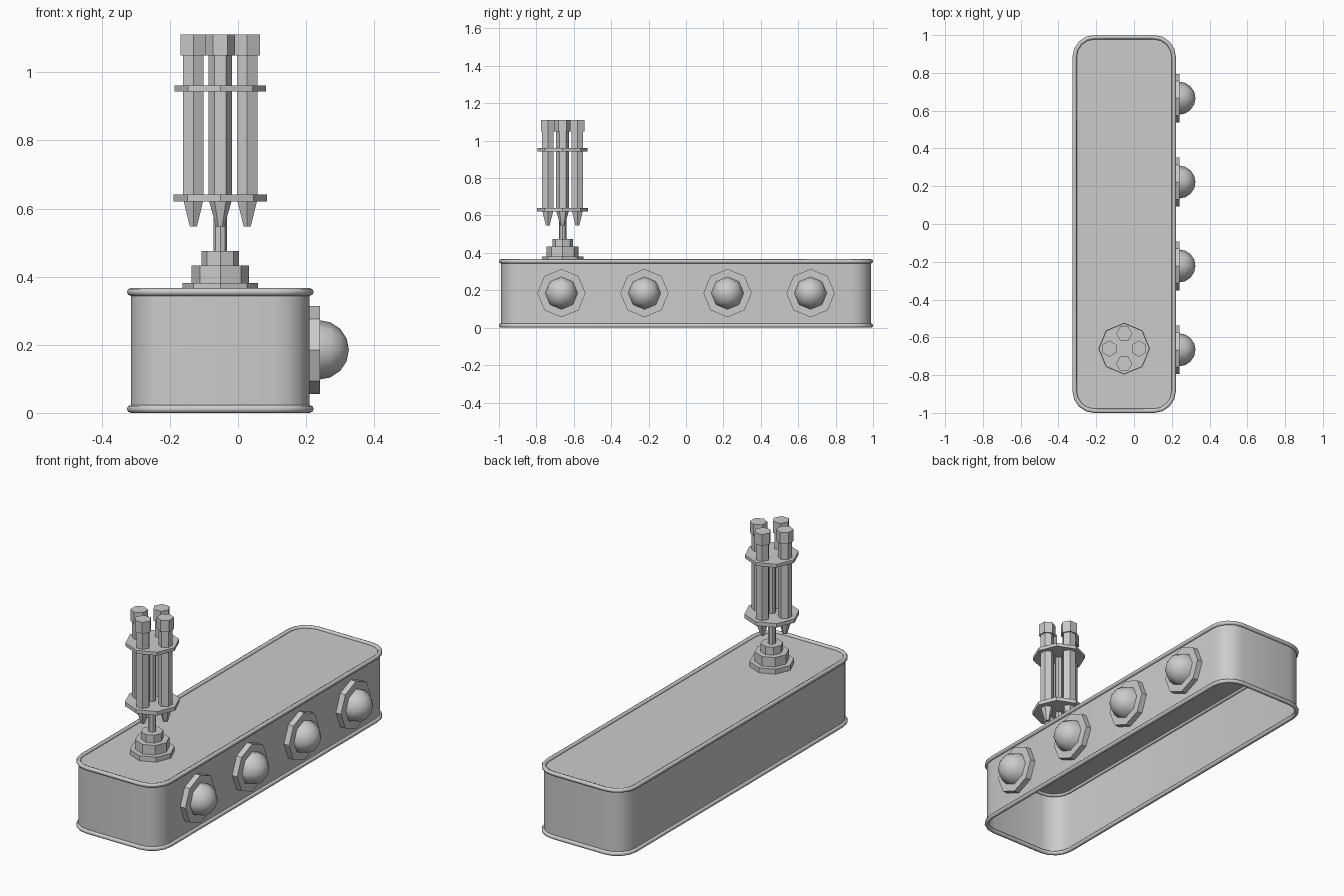
import bpy, bmesh, math
from mathutils import Matrix, Vector

if "Cube" in bpy.data.objects:
    bpy.data.objects.remove(bpy.data.objects["Cube"])

CX = -0.052          # body centre in x
TY = -0.66           # turret centre in y


def finish(name, bm):
    bmesh.ops.recalc_face_normals(bm, faces=bm.faces)
    me = bpy.data.meshes.new(name)
    bm.to_mesh(me)
    bm.free()
    ob = bpy.data.objects.new(name, me)
    bpy.context.collection.objects.link(ob)
    return ob


def smooth(ob, angle=35):
    bpy.ops.object.select_all(action='DESELECT')
    bpy.context.view_layer.objects.active = ob
    ob.select_set(True)
    bpy.ops.object.shade_smooth_by_angle(angle=math.radians(angle))


def outline(hx, hy, r, n=4):
    """Rounded rectangle, counter-clockwise."""
    pts = []
    for k, (sx, sy) in enumerate([(1, 1), (-1, 1), (-1, -1), (1, -1)]):
        for i in range(n + 1):
            a = math.pi / 2 * (k + i / n)
            pts.append((CX + sx * (hx - r) + r * math.cos(a),
                        sy * (hy - r) + r * math.sin(a)))
    return pts


def lathe(name, profile, sides, loc, turn=0.0, rot=None):
    """Closed stack of polygon rings; profile is (radius, height)."""
    bm = bmesh.new()
    rings = []
    for r, z in profile:
        if r == 0:
            rings.append([bm.verts.new((0, 0, z))])
        else:
            rings.append([bm.verts.new((r * math.cos(turn + 2 * math.pi * i / sides),
                                        r * math.sin(turn + 2 * math.pi * i / sides), z))
                          for i in range(sides)])
    for a, b in zip(rings, rings[1:]):
        for i in range(sides):
            j = (i + 1) % sides
            bm.faces.new([a[i], a[j], b[0]] if len(b) == 1 else [a[i], a[j], b[j], b[i]])
    for ring in (rings[0], rings[-1]):
        if len(ring) > 2:
            bm.faces.new(ring)
    m = Matrix.Translation(Vector(loc))
    bmesh.ops.transform(bm, matrix=m @ rot if rot else m, verts=bm.verts)
    return finish(name, bm)


# Body shell: walls and lid, open underneath
body_pts = outline(0.2625, 0.989, 0.105)
bm = bmesh.new()
low = [bm.verts.new((x, y, 0.011)) for x, y in body_pts]
top = [bm.verts.new((x, y, 0.355)) for x, y in body_pts]
for i in range(len(low)):
    j = (i + 1) % len(low)
    bm.faces.new([low[i], low[j], top[j], top[i]])
bm.faces.new(top)
smooth(finish("body_shell", bm))

# Rounded rims along the top and bottom edges
for name, z in (("bottom_rim", 0.0115), ("top_rim", 0.355)):
    bm = bmesh.new()
    rings = []
    for k in range(8):
        a = 2 * math.pi * k / 8
        d = 0.0115 * math.cos(a)
        rings.append([bm.verts.new((x, y, z + 0.0115 * math.sin(a)))
                      for x, y in outline(0.2625 + d, 0.989 + d, 0.105 + d)])
    for k in range(8):
        a, b = rings[k], rings[(k + 1) % 8]
        for i in range(len(a)):
            j = (i + 1) % len(a)
            bm.faces.new([a[i], a[j], b[j], b[i]])
    smooth(finish(name, bm), 50)

# Side lamps: octagonal plate and dome, facing +x
to_x = Matrix.Rotation(math.pi / 2, 4, 'Y')
R = 0.0875
dome = [(R * math.cos(a), R * math.sin(a)) for a in
        (math.radians(22.5 * i) for i in range(4))] + [(0, R)]
for n in range(4):
    y = -0.666 + 0.444 * n
    lathe(f"lamp_plate_{n + 1}", [(0.129, -0.005), (0.129, 0.031)], 8, (0.21, y, 0.185), rot=to_x)
    smooth(lathe(f"lamp_dome_{n + 1}", dome, 8, (0.238, y, 0.185), rot=to_x), 50)

# Stepped turret base and central post
centre = (CX, TY, 0)
lathe("turret_base", [(0.111, 0.35), (0.111, 0.382), (0.085, 0.382), (0.085, 0.433),
                      (0.055, 0.433), (0.055, 0.475)], 8, centre)
lathe("turret_post", [(0.02, 0.47), (0.02, 0.95)], 8, centre)

# Octagonal plates holding the barrels
lathe("lower_plate", [(0.137, 0.62), (0.137, 0.641)], 8, centre)
lathe("upper_plate", [(0.134, 0.943), (0.134, 0.961)], 8, centre)

# Four hexagonal barrels with caps and tapered tips
for k in range(4):
    a = k * math.pi / 2
    p = (CX + 0.079 * math.cos(a), TY + 0.079 * math.sin(a), 0)
    t = a + math.pi / 2
    lathe(f"barrel_{k + 1}", [(0.035, 0.63), (0.035, 1.055)], 6, p, t)
    lathe(f"barrel_cap_{k + 1}", [(0.043, 1.049), (0.043, 1.111)], 6, p, t)
    lathe(f"barrel_tip_{k + 1}", [(0.012, 0.547), (0.034, 0.625)], 6, p, t)
